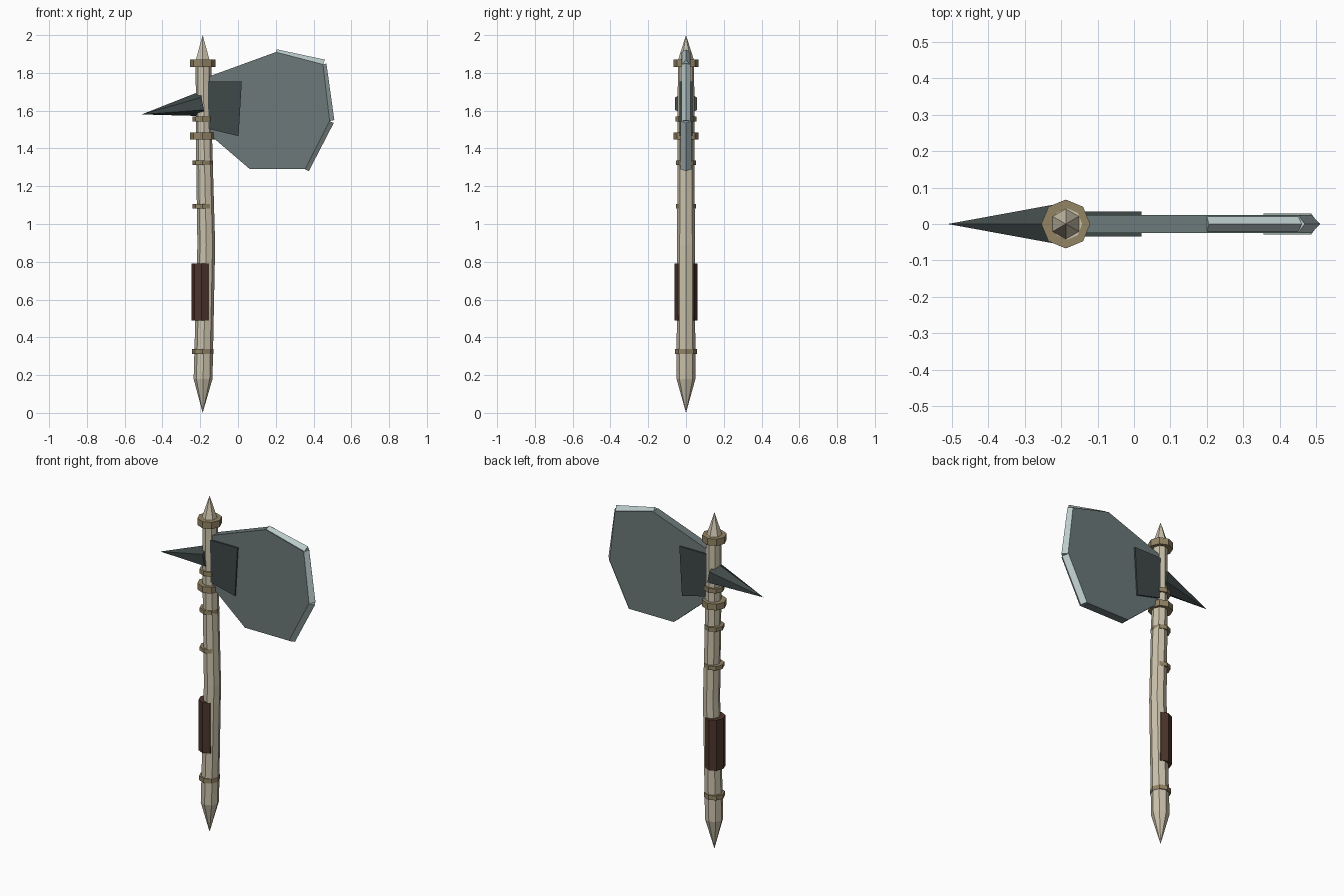
import bpy, bmesh, math
from mathutils import Vector

if "Cube" in bpy.data.objects:
    bpy.data.objects.remove(bpy.data.objects["Cube"])


def paint(name, r, g, b):
    m = bpy.data.materials.new(name)
    m.diffuse_color = (r, g, b, 1)
    m.use_nodes = True
    m.node_tree.nodes["Principled BSDF"].inputs["Base Color"].default_value = m.diffuse_color
    return m


WOOD = paint("pale_wood", 0.60, 0.54, 0.41)
BAND = paint("band_brown", 0.29, 0.23, 0.13)
LEATHER = paint("leather", 0.075, 0.035, 0.025)
STEEL = paint("steel", 0.15, 0.19, 0.19)
DARK = paint("dark_iron", 0.05, 0.065, 0.065)
EDGE = paint("honed_edge", 0.50, 0.60, 0.60)


def make(name, verts, faces, mat):
    me = bpy.data.meshes.new(name)
    me.from_pydata(verts, [], faces)
    bm = bmesh.new()
    bm.from_mesh(me)
    bmesh.ops.recalc_face_normals(bm, faces=bm.faces)
    bm.to_mesh(me)
    bm.free()
    me.materials.append(mat)
    ob = bpy.data.objects.new(name, me)
    bpy.context.collection.objects.link(ob)
    return ob


def loft(name, sections, sides, mat, turn=0.0):
    """Sections are (centre x, z, x radius, y radius); radius 0 makes a point."""
    rings, verts, faces = [], [], []
    for cx, z, rx, ry in sections:
        n = sides if rx > 0 else 1
        rings.append([len(verts) + i for i in range(n)])
        for i in range(n):
            a = turn + 2 * math.pi * i / sides
            verts.append((cx + rx * math.cos(a), ry * math.sin(a), z))
    for lo, hi in zip(rings, rings[1:]):
        for i in range(sides):
            j = (i + 1) % sides
            quad = [lo[i % len(lo)], lo[j % len(lo)], hi[j % len(hi)], hi[i % len(hi)]]
            faces.append(list(dict.fromkeys(quad)))
    faces += [r for r in (rings[0], rings[-1]) if len(r) > 2]
    return make(name, verts, faces, mat)


def plate(name, outline, half, mat):
    """Flat plate: an x-z outline given thickness along y."""
    n = len(outline)
    verts = [(x, s * half, z) for s in (-1, 1) for x, z in outline]
    faces = [list(range(n)), list(range(n, 2 * n))]
    faces += [(i, (i + 1) % n, n + (i + 1) % n, n + i) for i in range(n)]
    return make(name, verts, faces, mat)


CX = -0.187

# Slightly bent handle with pointed ends
loft("handle", [(-0.185, 0.18, 0.05, 0.05), (-0.168, 0.89, 0.047, 0.047),
                (-0.18, 1.45, 0.043, 0.045), (-0.183, 1.87, 0.041, 0.043)], 8, WOOD)
loft("bottom_point", [(CX, 0, 0, 0), (-0.185, 0.18, 0.05, 0.05)], 8, WOOD)
loft("top_point", [(CX, 1.865, 0.043, 0.043), (CX, 2.0, 0, 0)], 6, WOOD, math.pi / 6)

# Bands around the handle
for i, (z, r, h) in enumerate([(0.325, 0.057, 0.026), (1.095, 0.054, 0.024),
                               (1.325, 0.054, 0.024), (1.465, 0.067, 0.037),
                               (1.555, 0.055, 0.026), (1.85, 0.067, 0.04)]):
    loft(f"band_{i + 1}", [(CX, z - h / 2, r, r), (CX, z + h / 2, r, r)], 8, BAND)

# Leather grip
loft("grip", [(-0.192, 0.49, 0.054, 0.06), (-0.192, 0.79, 0.054, 0.06)], 8, LEATHER)

# Back spike, laid along its axis
tip, base = Vector((-0.51, 0, 1.58)), Vector((-0.187, 0, 1.637))
spike = loft("back_spike", [(0, 0, 0.067, 0.067), (0, (tip - base).length, 0, 0)],
             6, DARK, math.pi / 6)
spike.rotation_euler = (tip - base).to_track_quat('Z', 'Y').to_euler()
spike.location = base

# Blade and socket
rim = [(0.2, 1.91), (0.45, 1.845), (0.485, 1.545), (0.355, 1.29)]
plate("blade", [(-0.17, 1.775)] + rim + [(0.063, 1.29), (-0.17, 1.49)], 0.025, STEEL)
plate("blade_socket", [(-0.18, 1.755), (0.02, 1.755), (0.003, 1.465), (-0.18, 1.51)],
      0.034, DARK)

# Honed edge: three wedges along the rim, ridge at y = 0
outer = [((0.205, 1.925), (0.46, 1.87), 0.02),
         ((0.468, 1.85), (0.51, 1.55), 0.025),
         ((0.507, 1.535), (0.375, 1.28), 0.029)]
for i, (p, q, half) in enumerate(outer):
    a, b = rim[i], rim[i + 1]
    verts = [(x, y, z) for (x, z), (u, w) in ((a, p), (b, q))
             for x, y, z in ((x, -half, z), (x, half, z), (u, 0, w))]
    make(f"edge_{i + 1}", verts,
         [(0, 1, 2), (3, 4, 5), (0, 1, 4, 3), (1, 2, 5, 4), (2, 0, 3, 5)], EDGE)
